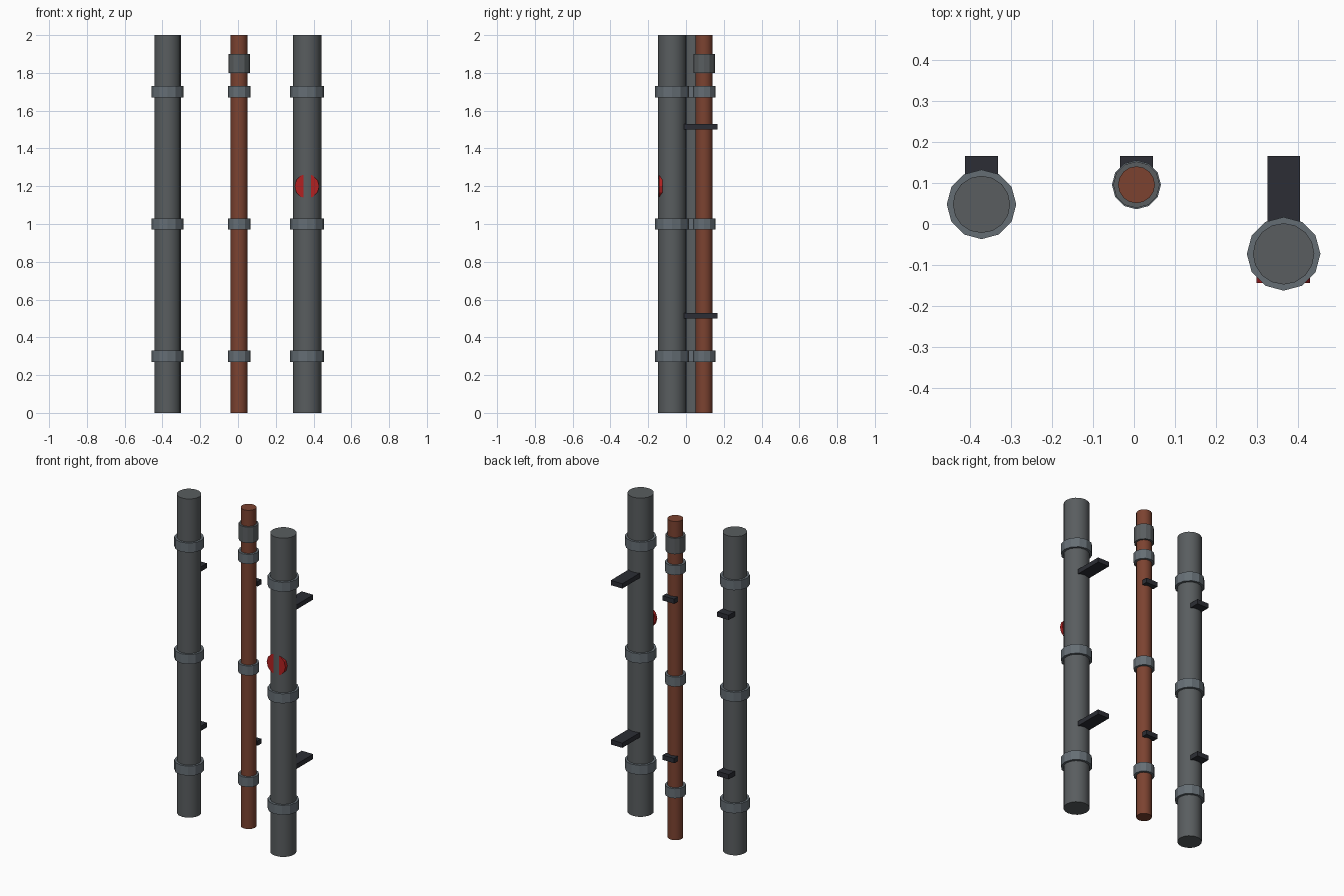
import bpy
import math

if "Cube" in bpy.data.objects:
    bpy.data.objects.remove(bpy.data.objects["Cube"])


def material(name, rgb):
    m = bpy.data.materials.new(name)
    m.diffuse_color = (*rgb, 1)
    m.use_nodes = True
    m.node_tree.nodes["Principled BSDF"].inputs["Base Color"].default_value = m.diffuse_color
    return m


STEEL = material("steel", (0.10, 0.11, 0.115))
COLLAR = material("collar_steel", (0.13, 0.155, 0.175))
RUST = material("rust", (0.20, 0.055, 0.03))
DARK = material("dark_iron", (0.025, 0.027, 0.035))
RED = material("red_paint", (0.45, 0.015, 0.015))


def cylinder(name, loc, radius, depth, sides, mat, smooth=False, rot=(0, 0, 0)):
    bpy.ops.mesh.primitive_cylinder_add(vertices=sides, radius=radius, depth=depth,
                                        location=loc, rotation=rot)
    ob = bpy.context.object
    ob.name = name
    ob.data.materials.append(mat)
    if smooth:
        bpy.ops.object.shade_smooth_by_angle(angle=math.radians(40))
    return ob


def box(name, x, y0, y1, z, width, height, mat):
    bpy.ops.mesh.primitive_cube_add(size=1, location=(x, (y0 + y1) / 2, z))
    ob = bpy.context.object
    ob.name = name
    ob.scale = (width, y1 - y0, height)
    bpy.ops.object.transform_apply(location=False, rotation=False, scale=True)
    ob.data.materials.append(mat)


WALL_Y = 0.166
# name, x, y, radius, material
pipes = [
    ("left", -0.373, 0.048, 0.070, STEEL),
    ("middle", 0.006, 0.096, 0.045, RUST),
    ("right", 0.366, -0.073, 0.075, STEEL),
]

for name, x, y, r, mat in pipes:
    # Vertical pipe
    cylinder(name + "_pipe", (x, y, 1), r, 2, 16, mat, smooth=True)
    # Joint collars
    for z in (0.3, 1.0, 1.7):
        cylinder(name + "_collar", (x, y, z), r + 0.015, 0.06, 12, COLLAR)
    # Wall brackets
    for z in (0.515, 1.515):
        box(name + "_bracket", x, y + r * 0.75, WALL_Y, z, 0.08, 0.03, DARK)

# Coupling near the top of the thin pipe
cylinder("coupling", (0.006, 0.096, 1.85), 0.057, 0.10, 12, STEEL)

# Valve wheel set into the front of the right pipe
cylinder("valve_wheel", (0.365, -0.134, 1.2), 0.065, 0.02, 12, RED,
         rot=(math.pi / 2, 0, 0))
